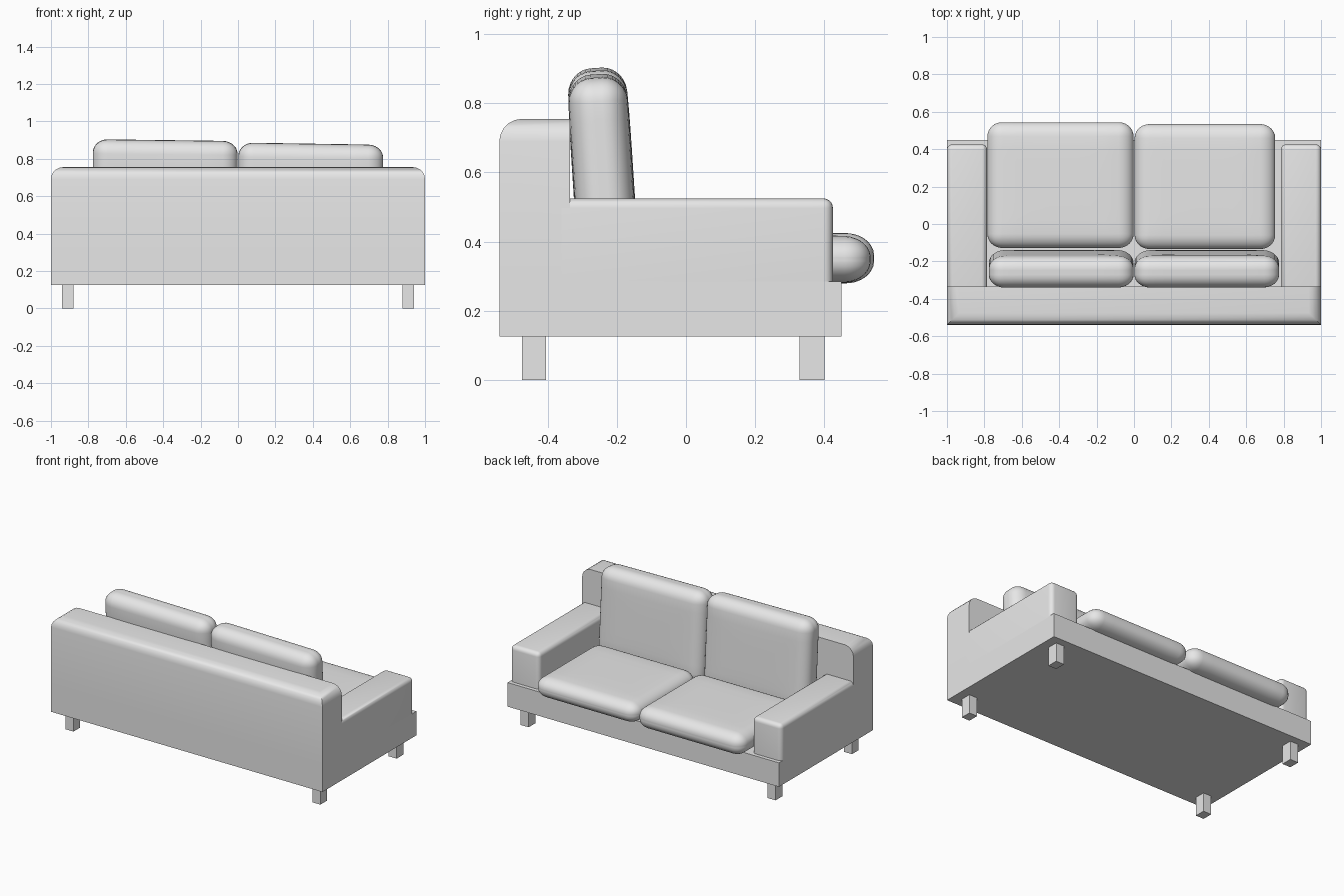
import bpy, bmesh, math
from mathutils import Vector

if "Cube" in bpy.data.objects:
    bpy.data.objects.remove(bpy.data.objects["Cube"])

fabric = bpy.data.materials.new("light grey")
fabric.diffuse_color = (0.8, 0.8, 0.8, 1)
fabric.use_nodes = True
fabric.node_tree.nodes["Principled BSDF"].inputs["Base Color"].default_value = fabric.diffuse_color


def finish(name, bm, smooth):
    bmesh.ops.recalc_face_normals(bm, faces=bm.faces)
    me = bpy.data.meshes.new(name)
    bm.to_mesh(me)
    bm.free()
    me.materials.append(fabric)
    ob = bpy.data.objects.new(name, me)
    bpy.context.collection.objects.link(ob)
    if smooth:
        for o in bpy.context.selected_objects:
            o.select_set(False)
        ob.select_set(True)
        bpy.context.view_layer.objects.active = ob
        bpy.ops.object.shade_smooth_by_angle(angle=math.radians(40))
    return ob


def box(name, lo, hi, radius=0.0, rule=None):
    """Box between two corners; edges whose midpoint passes the rule are rounded."""
    lo, hi = Vector(lo), Vector(hi)
    bm = bmesh.new()
    bmesh.ops.create_cube(bm, size=1)
    for v in bm.verts:
        v.co = Vector([(a + b) / 2 + (b - a) * c for a, b, c in zip(lo, hi, v.co)])
    if radius:
        mid = (lo + hi) / 2
        edges = [e for e in bm.edges
                 if rule((e.verts[0].co + e.verts[1].co) / 2 - mid)]
        bmesh.ops.bevel(bm, geom=edges, offset=radius, segments=5,
                        profile=0.5, affect='EDGES', clamp_overlap=True)
    return finish(name, bm, radius > 0)


def cushion(name, centre, half, corner, flat, tilt=0.0, crown=0.1, sag=0.0):
    """Puffy rounded box; flat is the thin axis, crown thins it at the rim."""
    bm = bmesh.new()
    bmesh.ops.create_cube(bm, size=2)
    bmesh.ops.subdivide_edges(bm, edges=bm.edges[:], cuts=15, use_grid_fill=True)
    for v in bm.verts:
        u = v.co.copy()
        q = Vector([max(0, abs(c) - 0.5) * 2 for c in u]).normalized()
        p = Vector([math.copysign(min(abs(c), 0.5) * 2 * (h - r) + r * k, c)
                    for c, h, r, k in zip(u, half, corner, q)])
        a, b = [p[i] / half[i] for i in range(3) if i != flat]
        p[flat] *= 1 - crown * max(a ** 4, b ** 4)
        if sag:  # top edge droops towards one end
            p.z += sag * (p.x / half[0]) * max(0, p.z / half[2])
        v.co = p
    ob = finish(name, bm, True)
    ob.location = centre
    ob.rotation_euler.x = tilt
    return ob


# Plinth and legs
box("base", (-1, -0.54, 0.125), (1, 0.45, 0.285))
for sx, side in ((-1, "left"), (1, "right")):
    x0, x1 = sorted((sx * 0.88, sx * 0.94))
    box(side + "_back_leg", (x0, -0.475, 0), (x1, -0.405, 0.126))
    box(side + "_front_leg", (x0, 0.328, 0), (x1, 0.40, 0.126))

    # Armrests: rounded along the top and front
    x0, x1 = sorted((sx * 0.785, sx))
    box(side + "_armrest", (x0, -0.36, 0.28), (x1, 0.425, 0.525), 0.028,
        lambda m: m.z > 0.1 or (m.y > 0.3 and m.z > -0.1))

# Backrest: rounded along the top and the upright corners
box("backrest", (-1, -0.54, 0.28), (1, -0.335, 0.755), 0.065,
    lambda m: m.z > 0.2 and (m.y < 0.05 or abs(m.x) > 0.5))

# Seat cushions
cushion("left_seat_cushion", (-0.393, 0.208, 0.352), (0.391, 0.336, 0.075),
        (0.08, 0.075, 0.065), 2)
cushion("right_seat_cushion", (0.379, 0.2, 0.349), (0.376, 0.334, 0.07),
        (0.08, 0.075, 0.062), 2)

# Back cushions, leaning on the backrest
cushion("left_back_cushion", (-0.389, -0.24, 0.594), (0.387, 0.088, 0.305),
        (0.08, 0.07, 0.07), 1, 0.065, 0.08, -0.005)
cushion("right_back_cushion", (0.389, -0.24, 0.585), (0.387, 0.088, 0.295),
        (0.08, 0.07, 0.07), 1, 0.065, 0.08, -0.006)
